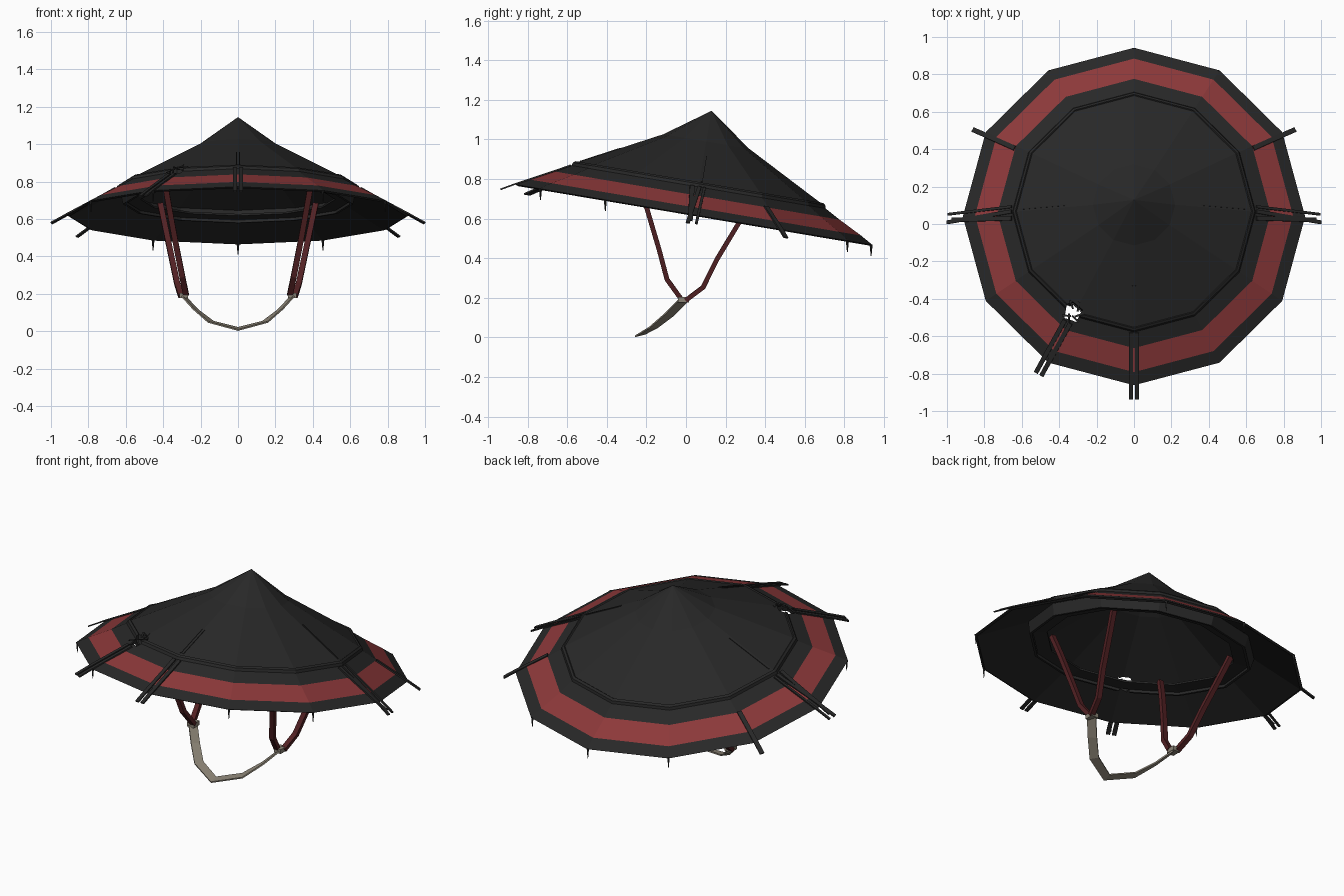
import bpy, bmesh, math, random
from mathutils import Matrix, Vector

random.seed(4)
if "Cube" in bpy.data.objects:
    bpy.data.objects.remove(bpy.data.objects["Cube"])

# The hat leans back; its parts are made upright and tilted by this matrix
TILT = Matrix.Translation((0, 0.04, 0.62)) @ Matrix.Rotation(math.radians(-9.6), 4, 'X')
SIDES = 12


def material(name, rgb):
    m = bpy.data.materials.new(name)
    m.use_nodes = True
    m.diffuse_color = (*rgb, 1)
    m.node_tree.nodes["Principled BSDF"].inputs["Base Color"].default_value = (*rgb, 1)
    return m


STRAW = material("charcoal straw", (0.021, 0.021, 0.021))
RED = material("faded red", (0.265, 0.040, 0.042))
CORD = material("dark red cord", (0.085, 0.015, 0.017))
CHIN = material("worn beige", (0.26, 0.23, 0.18))


def finish(name, bm, mats, matrix=Matrix()):
    bmesh.ops.remove_doubles(bm, verts=bm.verts, dist=0.0005)
    bmesh.ops.recalc_face_normals(bm, faces=bm.faces)
    bm.transform(matrix)
    mesh = bpy.data.meshes.new(name)
    bm.to_mesh(mesh)
    bm.free()
    for m in mats:
        mesh.materials.append(m)
    ob = bpy.data.objects.new(name, mesh)
    bpy.context.collection.objects.link(ob)
    return ob


def revolve(name, profile, mats, red_row=None, closed=False):
    """Turn a (radius, height) profile around the hat axis."""
    bm = bmesh.new()
    rows = [[bm.verts.new((r * math.cos(a), r * math.sin(a), h))
             for a in (math.tau * i / SIDES for i in range(SIDES))] for r, h in profile]
    pairs = list(zip(rows, rows[1:])) + ([(rows[-1], rows[0])] if closed else [])
    for k, (low, high) in enumerate(pairs):
        for i in range(SIDES):
            j = (i + 1) % SIDES
            f = bm.faces.new((low[i], low[j], high[j], high[i]))
            f.material_index = int(k == red_row)
    return finish(name, bm, mats, TILT)


def ribbon(name, pts, side, width, thick, mat, matrix=Matrix()):
    """Flat strip with a rectangular section along a path."""
    pts = [Vector(p) for p in pts]
    bm = bmesh.new()
    rows = []
    for i, p in enumerate(pts):
        along = (pts[min(i + 1, len(pts) - 1)] - pts[max(i - 1, 0)]).normalized()
        up = along.cross(Vector(side)).normalized()
        across = up.cross(along) * width / 2
        up = up * thick / 2
        rows.append([bm.verts.new(p + v) for v in
                     (across + up, up - across, -across - up, across - up)])
    for a, b in zip(rows, rows[1:]):
        for i in range(4):
            j = (i + 1) % 4
            bm.faces.new((a[i], a[j], b[j], b[i]))
    bm.faces.new(rows[0])
    bm.faces.new(rows[-1])
    return finish(name, bm, [mat], matrix)


# Woven cone with a raised rim where it meets the brim, and a painted brim band
OUTER = [(0, 0.532), (0.22, 0.375), (0.628, 0.162), (0.634, 0.167), (0.646, 0.158),
         (0.651, 0.142), (0.73, 0.098), (0.85, 0.037), (0.915, 0)]
INNER = [(0.9, -0.006), (0.64, 0.120), (0.22, 0.358), (0, 0.512)]
hat = revolve("hat_shell", OUTER + INNER, [STRAW, RED], red_row=6)

# Head ring and hoop inside the hat
head_ring = revolve("head_ring", [(0.52, 0.085), (0.60, 0.075), (0.60, 0.085), (0.52, 0.095)],
                    [STRAW], closed=True)
hoop = revolve("inner_hoop", [(0.60, 0.06), (0.615, 0.06), (0.63, 0.13), (0.615, 0.13)],
               [STRAW], closed=True)

# Torn hole through the front right of the cone
hole_dir = math.radians(239)
hole = Vector((0.635 * math.cos(hole_dir), 0.635 * math.sin(hole_dir), 0.158))
bm = bmesh.new()
bmesh.ops.create_cone(bm, cap_ends=True, segments=9, radius1=0.05, radius2=0.05, depth=0.4)
for k, v in enumerate(bm.verts):
    v.co.xy *= 1.05 if k % 4 < 2 else 0.8
cutter = finish("hole_cutter", bm, [STRAW], TILT @ Matrix.Translation(hole))
cutter.hide_render = True
for ob in (hat, head_ring, hoop):
    mod = ob.modifiers.new("hole", 'BOOLEAN')
    mod.operation, mod.solver, mod.object = 'DIFFERENCE', 'EXACT', cutter
    bpy.context.view_layer.objects.active = ob
    bpy.ops.object.modifier_apply(modifier=mod.name)
bpy.data.objects.remove(cutter)

# Loose straws around the hole
for k in range(6):
    a = k * math.tau / 6 + random.uniform(-0.3, 0.3)
    out = Vector((math.cos(a), math.sin(a), 0))
    out.z = -0.5 * (out.x * math.cos(hole_dir) + out.y * math.sin(hole_dir))
    turn = Vector((-out.y, out.x, 0)) * random.uniform(-0.03, 0.03)
    ribbon("loose_straw", [hole + out * 0.06, hole + out * 0.015 + turn],
           (-out.y, out.x, 0), 0.010, 0.004, STRAW, TILT)


def height(r):
    """Height of the outer surface at a radius, continued past the edge."""
    for (r0, h0), (r1, h1) in zip(OUTER, OUTER[1:]):
        if r <= r1 or r1 == OUTER[-1][0]:
            return h0 + (h1 - h0) * (r - r0) / (r1 - r0)


def slat(name, degrees, offset, start, end, width, skew=0.0, lift=0.003):
    """Bamboo slat lying on the hat, along a line out from the axis."""
    a = math.radians(degrees)
    out, side = Vector((math.cos(a), math.sin(a), 0)), Vector((-math.sin(a), math.cos(a), 0))
    radii = [start] + [r for r in (0.73, 0.915) if start < r < end] + [end]
    pts = [out * r + side * (offset + skew * (r - 0.7)) + Vector((0, 0, height(r) + lift))
           for r in radii]
    ribbon(name, pts, side, width, 0.008, STRAW, TILT)


# Slats over the brim, with thin ends nearly sunk into the cone
for x in (-0.017, 0.017):
    slat("front_slat", 270, x, 0.655, 0.985, 0.022)
    slat("front_cone_slat", 270, x * 0.5, 0.42, 0.61, 0.007, lift=-0.002)
    slat("front_right_slat", 239, x, 0.69, 0.99, 0.024)
for angle, s in ((0, 1), (180, -1)):
    slat("side_cone_slat", angle, s * 0.012, 0.36, 0.61, 0.007, lift=-0.002)
    slat("side_slat", angle, s * 0.028, 0.655, 0.995, 0.014, s * -0.03)
    slat("side_slat", angle, 0, 0.655, 1.0, 0.020, s * -0.08)
    slat("side_slat", angle, s * -0.03, 0.655, 0.975, 0.024, s * 0.06)
for angle in (29, 151):
    slat("rear_slat", angle, 0, 0.73, 0.985, 0.026)

# Frayed tips hanging from the brim corners
for angle in (60, 90, 120, 210, 240, 300, 330):
    a = math.radians(angle)
    rim = TILT @ Vector((0.908 * math.cos(a), 0.908 * math.sin(a), 0))
    bm = bmesh.new()
    bmesh.ops.create_cone(bm, cap_ends=True, segments=4, radius1=0.002, radius2=0.008, depth=0.06)
    finish("frayed_tip", bm, [STRAW], Matrix.Translation(rim - Vector((0, 0, 0.028))))

# Cords down each side, meeting in a knot
for s, label in ((1, "left"), (-1, "right")):
    ribbon(label + "_front_cord",
           [(s * 0.385, -0.235, 0.76), (s * 0.365, -0.196, 0.646), (s * 0.328, -0.136, 0.444),
            (s * 0.298, -0.096, 0.293), (s * 0.278, -0.025, 0.195)],
           (1, 0, 0), 0.030, 0.024, CORD)
    ribbon(label + "_rear_cord",
           [(s * 0.415, 0.325, 0.68), (s * 0.392, 0.262, 0.57), (s * 0.355, 0.156, 0.394),
            (s * 0.325, 0.086, 0.253), (s * 0.304, 0.0, 0.188)],
           (1, 0, 0), 0.030, 0.024, CORD)
    bm = bmesh.new()
    bmesh.ops.create_cube(bm, size=1)
    bmesh.ops.scale(bm, vec=(0.045, 0.055, 0.026), verts=bm.verts)
    finish(label + "_knot", bm, [CHIN], Matrix.Translation((s * 0.29, -0.012, 0.19)))

# Chin strap slung forward between the knots
half = [(0.29, -0.015, 0.185), (0.225, -0.085, 0.115), (0.145, -0.165, 0.05)]
path = half + [(0, -0.232, 0.012)] + [(-x, y, z) for x, y, z in reversed(half)]
ribbon("chin_strap", path, (0, 1, 0.25), 0.052, 0.008, CHIN)
